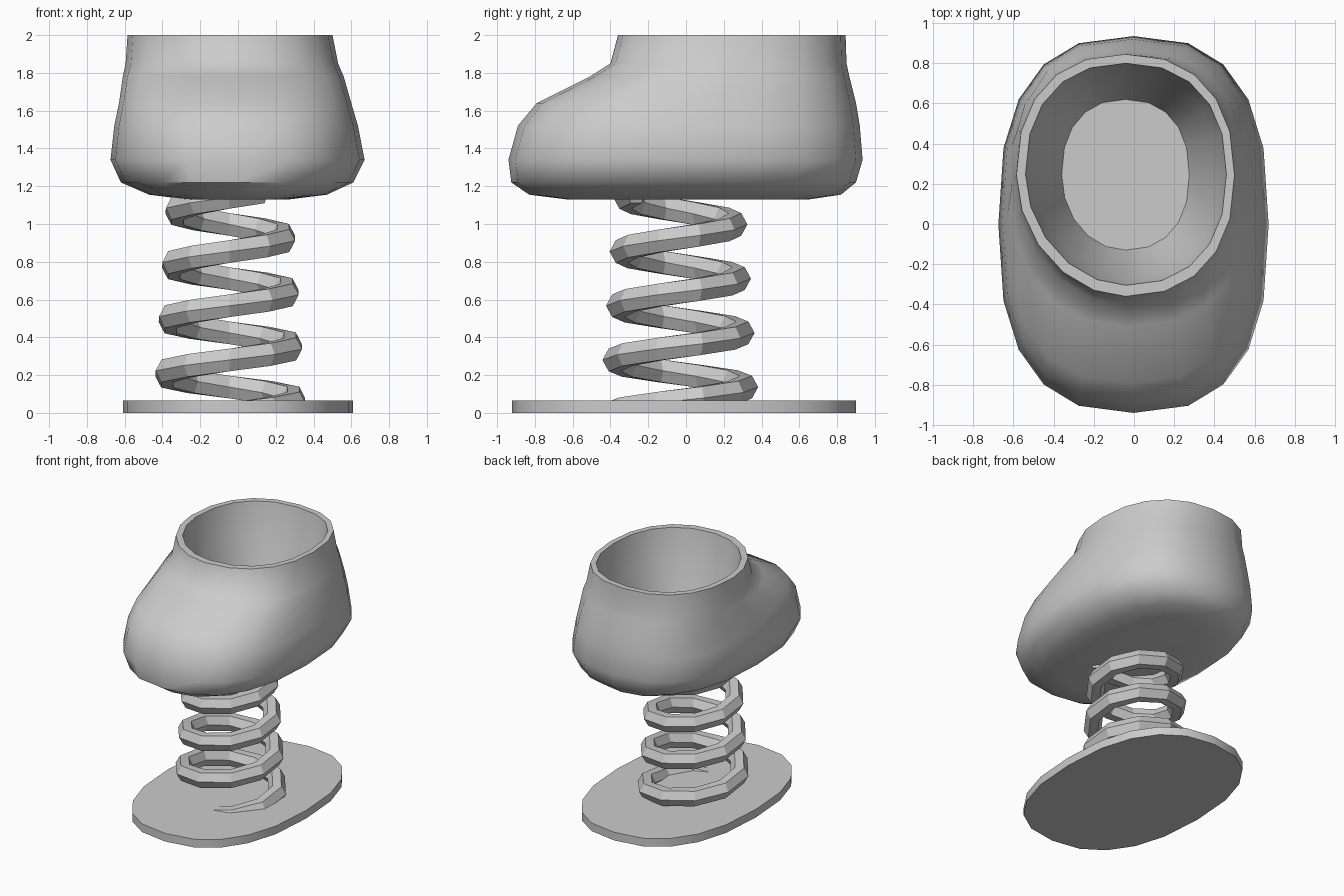
import bpy, bmesh, math
from math import sin, cos, pi

if "Cube" in bpy.data.objects:
    bpy.data.objects.remove(bpy.data.objects["Cube"])

SIDES = 20


def ring(x0, x1, y0, y1, z, n, n_corner=None):
    """Rounded-oval ring; n_corner softens the front-left corner."""
    cx, cy, rx, ry = (x0 + x1) / 2, (y0 + y1) / 2, (x1 - x0) / 2, (y1 - y0) / 2
    pts = []
    for i in range(SIDES):
        c, s = cos(2 * pi * i / SIDES), sin(2 * pi * i / SIDES)
        e = 2 / (n_corner if n_corner and c < -0.01 and s < -0.01 else n)
        pts.append((cx + rx * math.copysign(abs(c) ** e, c),
                    cy + ry * math.copysign(abs(s) ** e, s), z))
    return pts


def loft(name, rings, smooth):
    """Skin a list of equal-length rings and cap both ends."""
    bm = bmesh.new()
    loops = [[bm.verts.new(p) for p in r] for r in rings]
    n = len(loops[0])
    for a, b in zip(loops, loops[1:]):
        for i in range(n):
            j = (i + 1) % n
            bm.faces.new((a[i], a[j], b[j], b[i]))
    bm.faces.new(loops[0][::-1])
    bm.faces.new(loops[-1])
    bmesh.ops.recalc_face_normals(bm, faces=bm.faces)
    mesh = bpy.data.meshes.new(name)
    bm.to_mesh(mesh)
    bm.free()
    ob = bpy.data.objects.new(name, mesh)
    bpy.context.collection.objects.link(ob)
    if smooth:
        bpy.ops.object.select_all(action='DESELECT')
        bpy.context.view_layer.objects.active = ob
        ob.select_set(True)
        bpy.ops.object.shade_smooth_by_angle(angle=math.radians(smooth))
    return ob


# Base plate
loft("base_plate", [ring(-0.61, 0.61, -0.92, 0.90, z, 2.4) for z in (0, 0.065)], 30)

# Boot: outside from sole to rim, then down the inside to the floor
loft("boot", [
    ring(-0.27, 0.27, -0.63, 0.65, 1.13, 2.4),
    ring(-0.47, 0.47, -0.83, 0.82, 1.155, 2.4),
    ring(-0.62, 0.61, -0.925, 0.90, 1.22, 2.5),
    ring(-0.675, 0.67, -0.94, 0.935, 1.34, 2.6),
    ring(-0.655, 0.635, -0.89, 0.92, 1.52, 2.6),
    ring(-0.63, 0.60, -0.79, 0.90, 1.64, 2.6),
    ring(-0.61, 0.56, -0.51, 0.865, 1.78, 2.5, 2.3),
    ring(-0.595, 0.53, -0.40, 0.85, 1.85, 2.4, 2.0),
    ring(-0.585, 0.50, -0.36, 0.845, 2.0, 2.3, 1.9),
    ring(-0.54, 0.46, -0.305, 0.80, 2.0, 2.3, 1.9),
    ring(-0.50, 0.42, -0.27, 0.76, 1.75, 2.3, 1.9),
    ring(-0.36, 0.275, -0.13, 0.62, 1.32, 2.3, 2.0),
], 45)

# Spring: tapering helix, its tail sinking into the plate
WIRE, PITCH, STEPS, TUBE = 0.066, 0.287, 10, 6
start, end = -0.25, 3.85
count = round((end - start) * STEPS)
coil = []
for k in range(count + 1):
    turn = start + k / STEPS
    t = 2 * pi * turn
    z = 0.065 + PITCH * turn
    r = 0.36 - 0.066 * z
    section = []
    for m in range(TUBE):
        a = 2 * pi * m / TUBE
        d = r + WIRE * cos(a)
        section.append((-0.045 + d * cos(t), -0.035 + d * sin(t),
                        max(0.01, z + WIRE * 1.05 * sin(a))))
    coil.append(section)
loft("spring", coil, 30)
